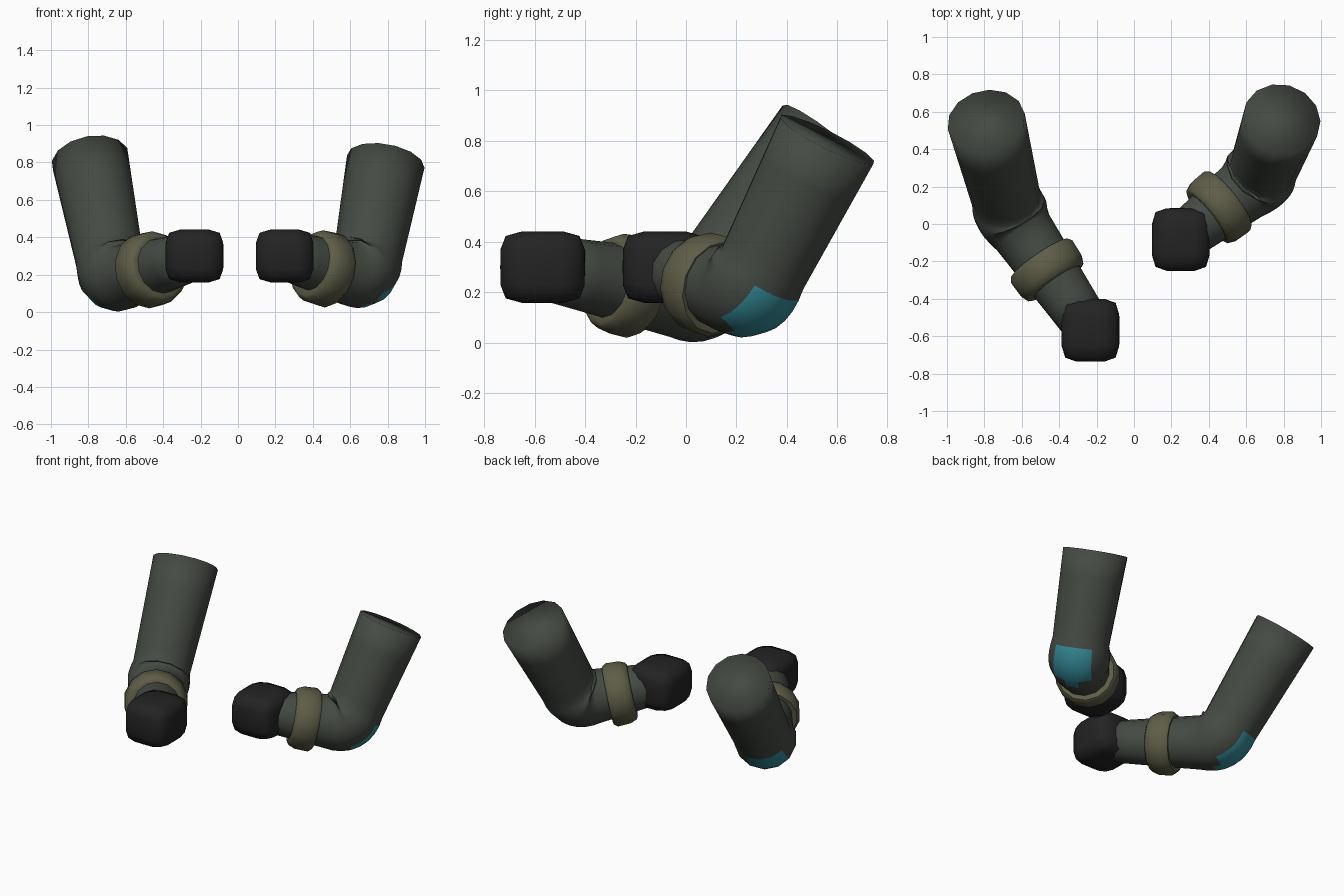
import bpy, bmesh, math
from mathutils import Vector as V

if "Cube" in bpy.data.objects:
    bpy.data.objects.remove(bpy.data.objects["Cube"])


def material(name, rgb):
    m = bpy.data.materials.new(name)
    m.diffuse_color = (*rgb, 1)
    m.use_nodes = True
    m.node_tree.nodes["Principled BSDF"].inputs["Base Color"].default_value = m.diffuse_color
    return m


SLEEVE = material("dark green cloth", (0.060, 0.069, 0.057))
TEAL = material("teal patch", (0.034, 0.255, 0.310))
CUFF = material("olive cuff", (0.112, 0.110, 0.064))
GLOVE = material("black glove", (0.017, 0.017, 0.017))
SIDES = 14


def finish(name, bm, mats, angle=None):
    bmesh.ops.recalc_face_normals(bm, faces=bm.faces)
    for f in bm.faces:
        f.smooth = True
    me = bpy.data.meshes.new(name)
    bm.to_mesh(me)
    bm.free()
    for m in mats:
        me.materials.append(m)
    ob = bpy.data.objects.new(name, me)
    bpy.context.collection.objects.link(ob)
    if angle:
        me.set_sharp_from_angle(angle=math.radians(angle))
    return ob


def tube(bm, rings, side, caps=True, closed=False):
    """Skin rings given as (centre, tangent, radius); side = fixed reference axis."""
    loops = []
    for c, t, r in rings:
        b = t.cross(side).normalized()
        a = b.cross(t).normalized()
        loops.append([bm.verts.new(c + r * (math.cos(k) * a + math.sin(k) * b))
                      for k in (2 * math.pi * i / SIDES for i in range(SIDES))])
    pairs = list(zip(loops, loops[1:]))
    if closed:
        pairs.append((loops[-1], loops[0]))
    for p, q in pairs:
        for i in range(SIDES):
            j = (i + 1) % SIDES
            bm.faces.new((p[i], p[j], q[j], q[i]))
    if caps:
        bm.faces.new(loops[0])
        bm.faces.new(loops[-1])


def arm(prefix, shoulder, elbow, cuff, fist):
    shoulder, elbow, cuff, fist = map(V, (shoulder, elbow, cuff, fist))
    down = (elbow - shoulder).normalized()
    fore = (fist - elbow).normalized()
    side = down.cross(fore).normalized()

    # bent sleeve: straight upper arm, rounded elbow, tapering forearm
    rad = 0.125
    p0, p2 = elbow - down * rad, elbow + fore * rad
    rings = [(shoulder.lerp(p0, t), down, 0.21 - 0.025 * t)
             for t in (0, 0.3, 0.55, 0.7, 0.8, 0.9)]
    for i in range(9):
        t = i / 8
        c = p0.lerp(elbow, t).lerp(elbow.lerp(p2, t), t)
        rings.append((c, down.lerp(fore, t).normalized(), 0.185 + 0.02 * math.sin(math.pi * t) - 0.012 * t))
    rings += [(p2.lerp(fist, t), fore, 0.173 - 0.045 * t) for t in (0.15, 0.4, 0.7, 1)]
    bm = bmesh.new()
    tube(bm, rings, side)
    # teal patch on the outside of the bend
    spot = elbow + (down - fore).normalized() * 0.17 - fore * 0.05 - down * 0.02
    for f in bm.faces:
        if (f.calc_center_median() - spot).length < 0.17:
            f.material_index = 1
    finish(prefix + "_sleeve", bm, [SLEEVE, TEAL])

    # cuff ring round the forearm
    bm = bmesh.new()
    profile = [(-0.075, 0.14), (-0.08, 0.185), (-0.055, 0.204), (0.03, 0.2),
               (0.07, 0.183), (0.08, 0.165), (0.075, 0.12)]
    tube(bm, [(cuff + fore * s, fore, r) for s, r in profile], side, False, True)
    finish(prefix + "_cuff", bm, [CUFF], 50)

    # gloved fist: cube rounded towards a sphere
    bm = bmesh.new()
    bmesh.ops.create_cube(bm, size=2)
    bmesh.ops.subdivide_edges(bm, edges=bm.edges[:], cuts=3, use_grid_fill=True)
    for v in bm.verts:
        n = sum(abs(x) ** 5 for x in v.co) ** 0.2
        v.co = fist + V(a * b / n for a, b in zip(v.co, (0.155, 0.168, 0.142)))
    finish(prefix + "_fist", bm, [GLOVE])


arm("left", (-0.79, 0.55, 0.815), (-0.665, 0.06, 0.175), (-0.46, -0.25, 0.23), (-0.233, -0.568, 0.30))
arm("right", (0.79, 0.56, 0.805), (0.675, 0.25, 0.19), (0.45, 0.085, 0.235), (0.25, -0.083, 0.30))
